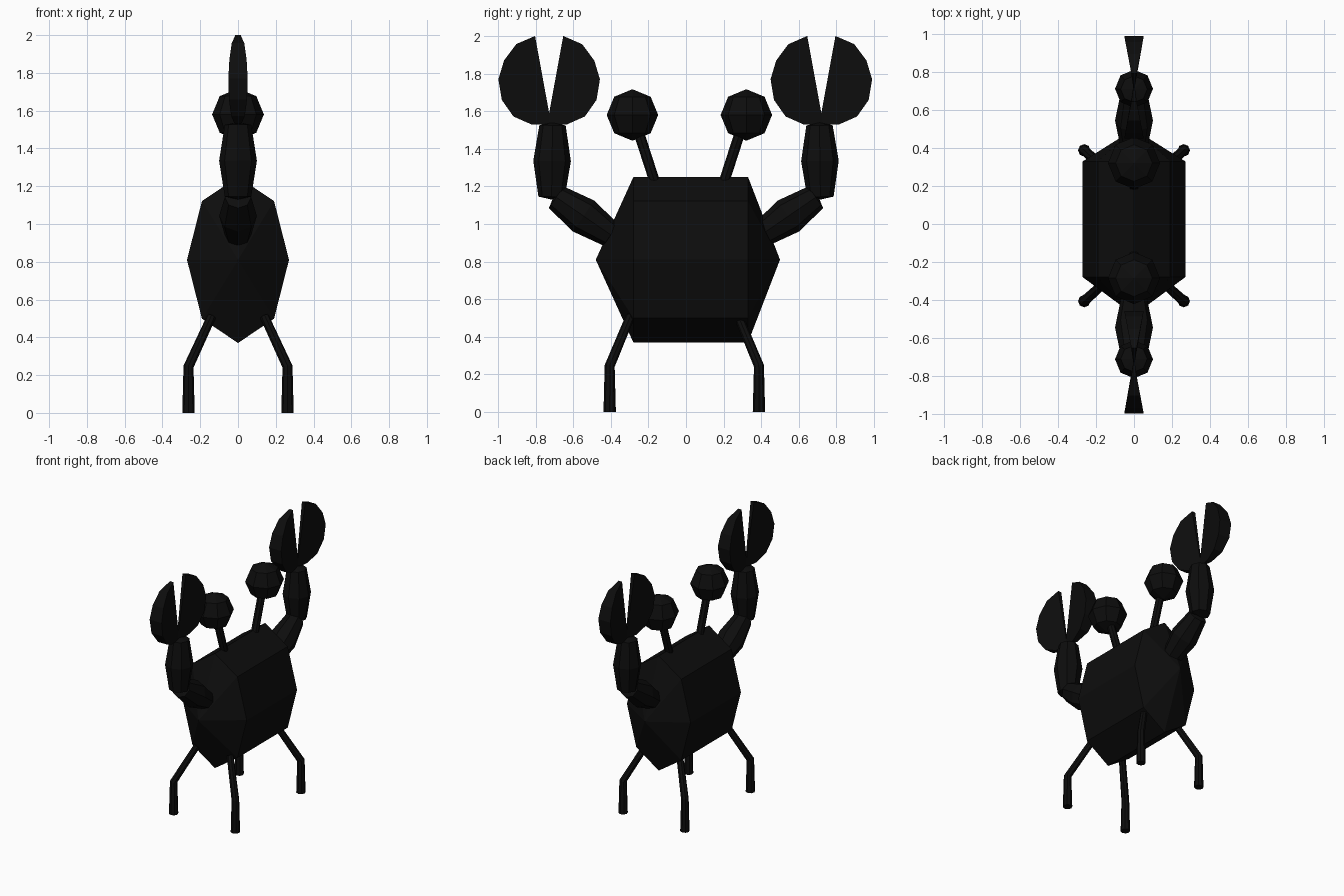
import bpy, bmesh, math
from mathutils import Vector

if "Cube" in bpy.data.objects:
    bpy.data.objects.remove(bpy.data.objects["Cube"])

black = bpy.data.materials.new("shell black")
black.diffuse_color = (0.004, 0.004, 0.004, 1)
black.use_nodes = True
black.node_tree.nodes["Principled BSDF"].inputs["Base Color"].default_value = black.diffuse_color


def finish(bm, name):
    bmesh.ops.remove_doubles(bm, verts=bm.verts, dist=1e-4)
    bmesh.ops.recalc_face_normals(bm, faces=bm.faces)
    me = bpy.data.meshes.new(name)
    bm.to_mesh(me)
    bm.free()
    me.materials.append(black)
    ob = bpy.data.objects.new(name, me)
    bpy.context.collection.objects.link(ob)
    return ob


def tube(name, points, radii, sides=8, stretch=1.0):
    """Faceted rings along a path; stretch scales the second cross axis."""
    pts = [Vector(p) for p in points]
    bm = bmesh.new()
    rings = []
    for i, p in enumerate(pts):
        t = Vector()
        if i > 0:
            t += (p - pts[i - 1]).normalized()
        if i < len(pts) - 1:
            t += (pts[i + 1] - p).normalized()
        t.normalize()
        u = Vector((1, 0, 0))
        u = (u - t * u.dot(t)).normalized()
        v = t.cross(u)
        rings.append([bm.verts.new(p + radii[i] * (u * math.cos(a) + v * math.sin(a) * stretch))
                      for a in (2 * math.pi * k / sides for k in range(sides))])
    for a, b in zip(rings, rings[1:]):
        for k in range(sides):
            n = (k + 1) % sides
            bm.faces.new((a[k], a[n], b[n], b[k]))
    if radii[0] > 0:
        bm.faces.new(rings[0])
    if radii[-1] > 0:
        bm.faces.new(rings[-1])
    return finish(bm, name)


def limb(name, a, b):
    """Swollen arm segment with blunt ends."""
    a, b = Vector(a), Vector(b)
    d = (b - a).normalized() * 0.015
    return tube(name, [a - d, a, (a + b) / 2, b, b + d], [0, 0.07, 0.1, 0.07, 0])


# half of a claw: (distance from gap line, height)
CLAW = [(0, 1.59), (0.075, 2.0), (0.175, 1.957), (0.24, 1.87), (0.27, 1.77),
        (0.252, 1.66), (0.19, 1.572), (0.095, 1.53), (0, 1.53)]


def claw_half(name, y, s):
    bm = bmesh.new()
    sheets = [[bm.verts.new((k * max(0.004, 0.19 * d), y + s * d, z)) for d, z in CLAW]
              for k in (1, -1)]
    for sh in sheets:
        bm.faces.new(sh)
    for i in range(len(CLAW)):
        j = (i + 1) % len(CLAW)
        bm.faces.new((sheets[0][i], sheets[0][j], sheets[1][j], sheets[1][i]))
    return finish(bm, name)


# body: eight-sided barrel with pointed ends
tube("body", [(0, -0.48, 0.81), (0, -0.28, 0.81), (0, 0.33, 0.81), (0, 0.5, 0.81)],
     [0, 0.27, 0.27, 0], stretch=0.44 / 0.27)

for s, side in ((-1, "front"), (1, "rear")):
    # arms
    limb(side + "_upper_arm", (0, s * 0.40, 0.943), (0, s * 0.69, 1.142))
    limb(side + "_forearm", (0, s * 0.715, 1.145), (0, s * 0.71, 1.525))
    # claws
    cy = -0.728 if s < 0 else 0.72
    claw_half(side + "_claw_outer", cy, s)
    claw_half(side + "_claw_inner", cy, -s)
    # eye and stalk
    ey = 0.018 + s * 0.303
    tube(side + "_eye_stalk", [(0, 0.018 + s * 0.17, 1.18), (0, 0.018 + s * 0.28, 1.52)],
         [0.028, 0.028])
    bm = bmesh.new()
    bmesh.ops.create_uvsphere(bm, u_segments=8, v_segments=4, radius=0.137)
    bmesh.ops.translate(bm, verts=bm.verts, vec=(0, ey, 1.58))
    finish(bm, side + "_eye")
    # bent legs
    ky = -0.406 if s < 0 else 0.388
    for x, lr in ((-1, "left"), (1, "right")):
        tube(f"{side}_{lr}_leg",
             [(x * 0.14, ky - s * 0.11, 0.51), (x * 0.262, ky, 0.245), (x * 0.262, ky, 0)],
             [0.024, 0.027, 0.033])
